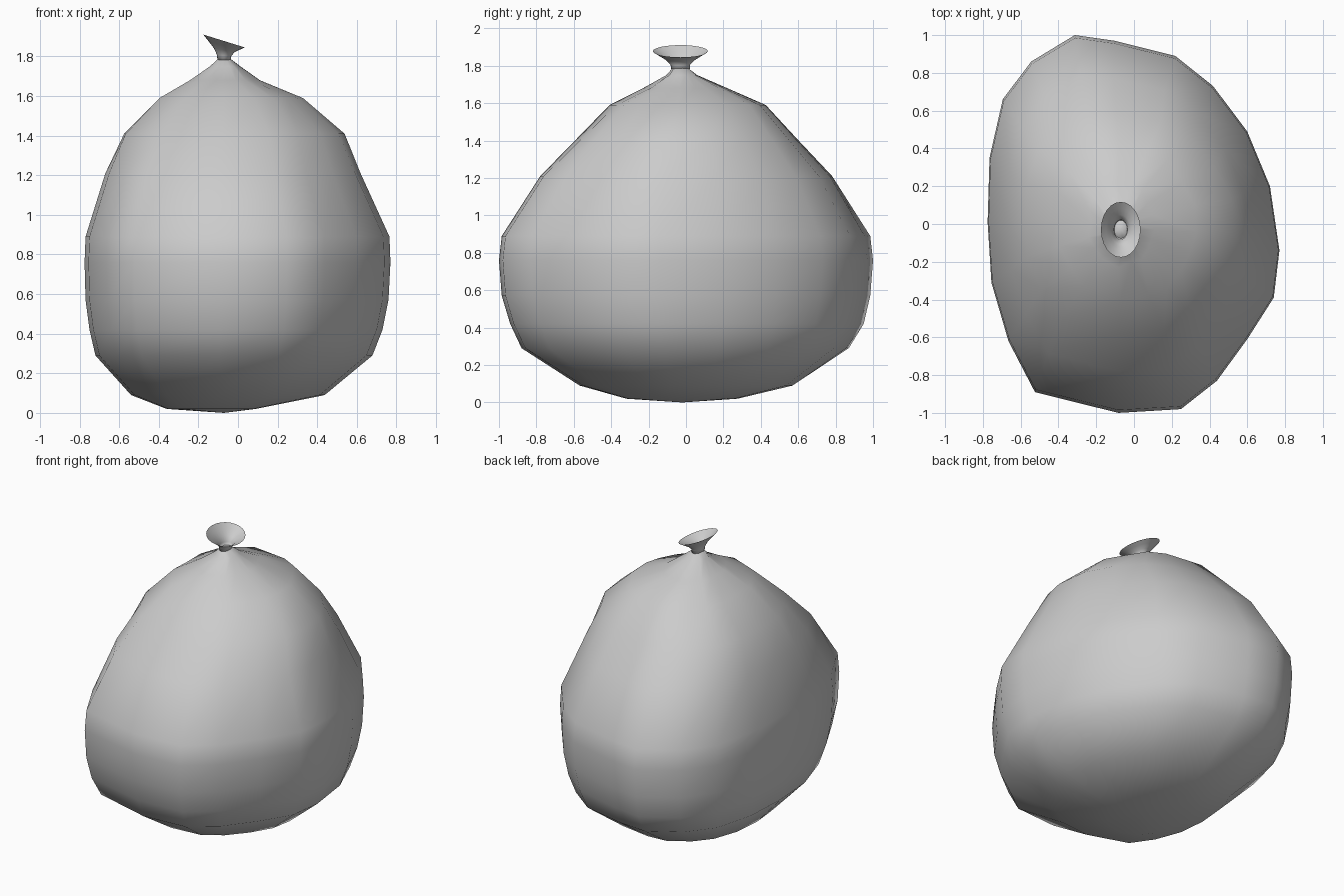
import bpy, bmesh, math

# Lumpy plan outline of the bag, seen from above, anticlockwise
OUTLINE = [(0.77, -0.14), (0.72, 0.20), (0.60, 0.49), (0.42, 0.73), (0.22, 0.89),
           (-0.10, 0.97), (-0.31, 1.0), (-0.54, 0.86), (-0.69, 0.66), (-0.76, 0.35),
           (-0.77, 0.01), (-0.75, -0.31), (-0.66, -0.62), (-0.52, -0.89),
           (-0.08, -1.0), (0.25, -0.98), (0.44, -0.83), (0.60, -0.61), (0.74, -0.39)]

# Height, x range, y range, roundness, fold depth for every ring
RINGS = [
    (0.02, -0.36, 0.09, -0.32, 0.28, 0.7, 0.0),
    (0.09, -0.54, 0.44, -0.57, 0.58, 0.5, 0.0),
    (0.29, -0.72, 0.68, -0.88, 0.88, 0.15, 0.0),
    (0.42, -0.75, 0.73, -0.94, 0.95, 0.0, 0.0),
    (0.57, -0.77, 0.76, -0.985, 0.985, 0.0, 0.0),
    (0.76, -0.775, 0.77, -1.0, 1.0, 0.0, 0.0),
    (0.89, -0.77, 0.765, -0.985, 0.985, 0.0, 0.0),
    (1.21, -0.67, 0.62, -0.78, 0.79, 0.15, 0.0),
    (1.41, -0.58, 0.54, -0.58, 0.60, 0.3, 0.01),
    (1.59, -0.40, 0.33, -0.40, 0.43, 0.5, 0.03),
    (1.68, -0.24, 0.11, -0.22, 0.22, 0.7, 0.06),
    (1.75, -0.14, 0.01, -0.10, 0.06, 1.0, 0.08),
    (1.79, -0.10, -0.04, -0.07, 0.01, 1.0, 0.0),
]


def loft(name, rings, bottom=None, top=None):
    """Skin closed rings of points, with optional end points."""
    bm = bmesh.new()
    rows = [[bm.verts.new(p) for p in ring] for ring in rings]
    n = len(rows[0])
    for a, b in zip(rows, rows[1:]):
        for i in range(n):
            j = (i + 1) % n
            bm.faces.new((a[i], a[j], b[j], b[i]))
    for tip, row in ((bottom, rows[0]), (top, rows[-1])):
        if tip:
            v = bm.verts.new(tip)
            for i in range(n):
                bm.faces.new((v, row[i], row[(i + 1) % n]))
    bmesh.ops.recalc_face_normals(bm, faces=bm.faces)
    mesh = bpy.data.meshes.new(name)
    bm.to_mesh(mesh)
    bm.free()
    mesh.shade_smooth()
    obj = bpy.data.objects.new(name, mesh)
    bpy.context.collection.objects.link(obj)
    return obj


def bag_ring(z, x0, x1, y0, y1, roundness, fold):
    pts = []
    for i, (x, y) in enumerate(OUTLINE):
        u, v = x / 0.77, y
        r = math.hypot(u, v)
        k = (1 - roundness) + roundness / r
        k *= 1 + fold * math.sin(i * 2.4)
        pts.append(((x0 + x1) / 2 + u * k * (x1 - x0) / 2,
                    (y0 + y1) / 2 + v * k * (y1 - y0) / 2, z))
    return pts


# Filled sack body
loft("sack_body", [bag_ring(*r) for r in RINGS],
     bottom=(-0.07, -0.02, 0.0), top=(-0.07, -0.03, 1.795))


# Tilted open collar above the tie
def collar_ring(z, rx, ry, slope):
    pts = []
    for i in range(24):
        a = math.tau * i / 24
        dx = rx * math.cos(a)
        pts.append((-0.07 + dx, -0.03 + ry * math.sin(a), z - slope * dx))
    return pts


loft("tied_collar", [collar_ring(1.782, 0.034, 0.050, 0.0),
                     collar_ring(1.805, 0.036, 0.052, 0.08),
                     collar_ring(1.832, 0.052, 0.078, 0.2),
                     collar_ring(1.855, 0.078, 0.112, 0.27),
                     collar_ring(1.878, 0.105, 0.147, 0.31)],
     bottom=(-0.07, -0.03, 1.782))
